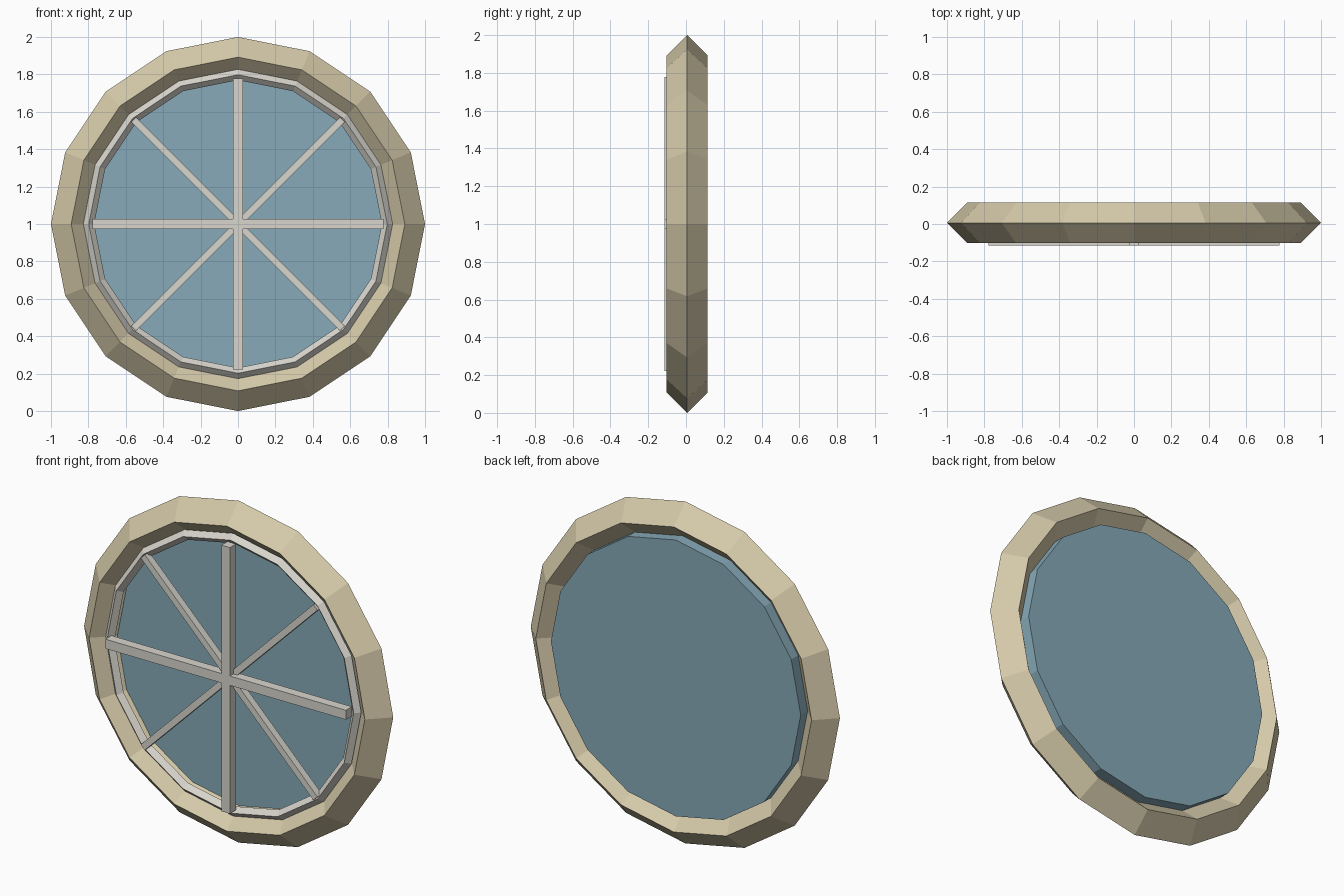
import bpy
import math

cube = bpy.data.objects.get("Cube")
if cube:
    bpy.data.objects.remove(cube, do_unlink=True)

SIDES = 16
UPRIGHT = (math.pi / 2, 0, 0)


def material(name, rgb):
    mat = bpy.data.materials.new(name)
    mat.use_nodes = True
    mat.diffuse_color = (*rgb, 1)
    for node in mat.node_tree.nodes:
        if node.type == 'BSDF_PRINCIPLED':
            node.inputs["Base Color"].default_value = (*rgb, 1)
    return mat


stone = material("sandstone", (0.67, 0.59, 0.40))
paint = material("off_white_paint", (0.69, 0.67, 0.61))
glass = material("blue_glass", (0.24, 0.40, 0.48))


def finish(name, mat):
    obj = bpy.context.object
    obj.name = obj.data.name = name
    obj.data.materials.clear()
    obj.data.materials.append(mat)
    return obj


# Diamond-section ring standing upright
def ring(name, radius, thickness, y, mat):
    bpy.ops.mesh.primitive_torus_add(
        major_segments=SIDES, minor_segments=4, major_radius=radius,
        minor_radius=thickness, location=(0, y, 1), rotation=UPRIGHT)
    return finish(name, mat)


# Straight glazing bar through the centre, turned about the y axis
def bar(name, half_length, width, front, back, angle):
    bpy.ops.mesh.primitive_cube_add(
        size=1, location=(0, (front + back) / 2, 1),
        rotation=(0, math.radians(angle), 0))
    obj = finish(name, paint)
    obj.scale = (2 * half_length, back - front, width)
    return obj


# Frame
ring("outer_frame", 0.892, 0.108, 0.006, stone)
ring("inner_frame", 0.798, 0.029, -0.042, paint)

# Pane
front, back = 0.012, 0.094
bpy.ops.mesh.primitive_cylinder_add(
    vertices=SIDES, radius=0.808, depth=back - front,
    location=(0, (front + back) / 2, 1), rotation=UPRIGHT)
finish("window_pane", glass)

# Glazing bars: main cross in front, thinner diagonals behind it
for name, angle in (("horizontal_bar", 0), ("vertical_bar", 90)):
    bar(name, 0.778, 0.055, -0.114, -0.058, angle)
for name, angle in (("falling_diagonal_bar", 45), ("rising_diagonal_bar", -45)):
    bar(name, 0.79, 0.037, -0.083, -0.04, angle)
